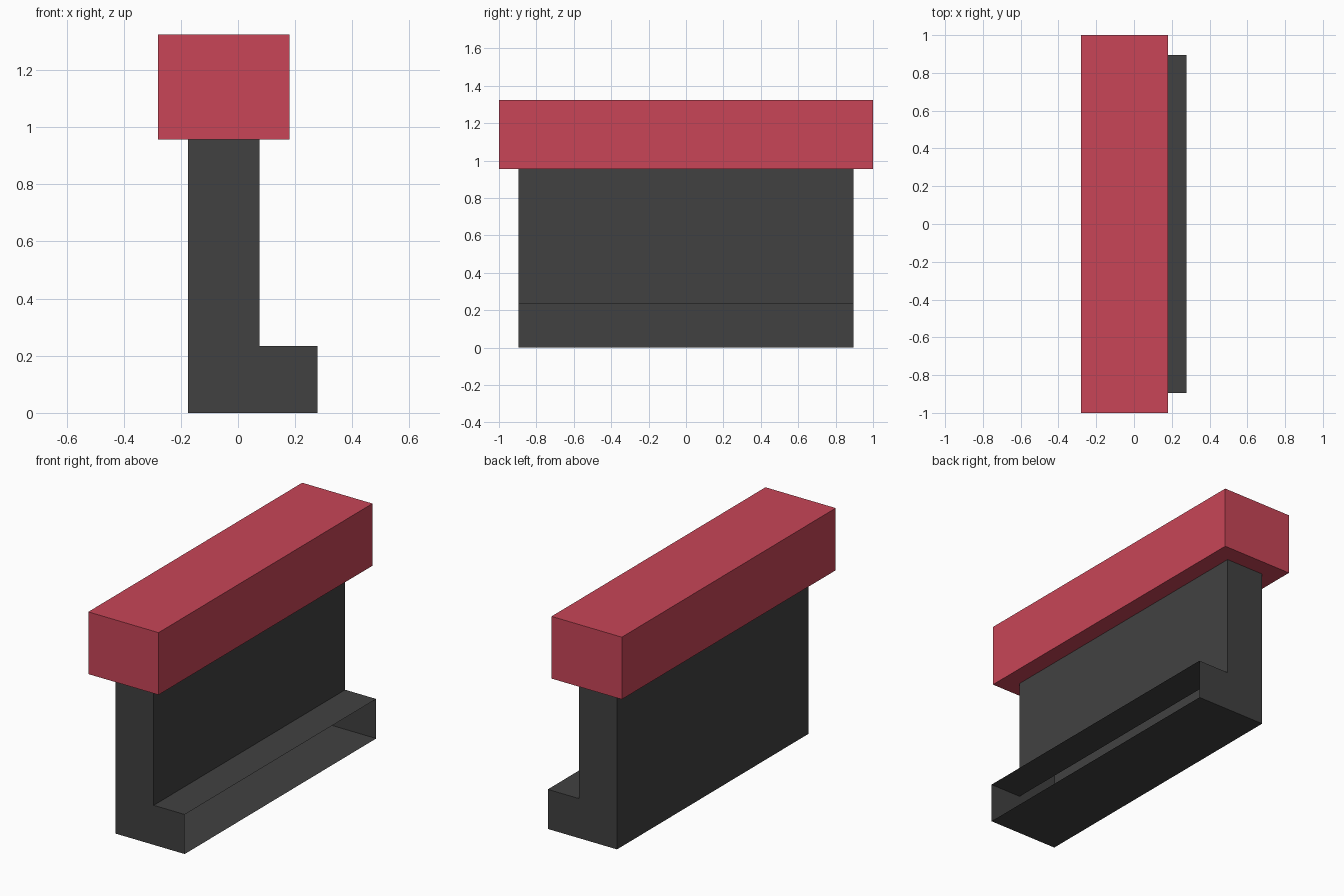
import bpy
import bmesh

if "Cube" in bpy.data.objects:
    bpy.data.objects.remove(bpy.data.objects["Cube"])


def material(name, rgb):
    mat = bpy.data.materials.new(name)
    mat.diffuse_color = (*rgb, 1.0)
    mat.use_nodes = True
    mat.node_tree.nodes["Principled BSDF"].inputs["Base Color"].default_value = mat.diffuse_color
    return mat


def extrude_profile(name, profile, half_y, mat, open_sides=()):
    """Extrude an (x, z) outline along y; open_sides lists side walls left out."""
    bm = bmesh.new()
    front = [bm.verts.new((x, -half_y, z)) for x, z in profile]
    back = [bm.verts.new((x, half_y, z)) for x, z in profile]
    bm.faces.new(front)
    bm.faces.new(back[::-1])
    n = len(profile)
    for i in range(n):
        if i not in open_sides:
            j = (i + 1) % n
            bm.faces.new((front[j], front[i], back[i], back[j]))
    mesh = bpy.data.meshes.new(name)
    bm.to_mesh(mesh)
    bm.free()
    mesh.materials.append(mat)
    obj = bpy.data.objects.new(name, mesh)
    bpy.context.collection.objects.link(obj)
    return obj


red = material("red", (0.578, 0.060, 0.096))
charcoal = material("charcoal", (0.053, 0.053, 0.053))

# Hollow L-shaped stand: the foot's right end is open,
# and its top is closed off by the rail
extrude_profile("stand",
                [(-0.175, 0), (0.278, 0), (0.278, 0.234),
                 (0.075, 0.234), (0.075, 0.956), (-0.175, 0.956)],
                0.895, charcoal, open_sides=(1, 4))

# Solid rail on top
extrude_profile("top_rail",
                [(-0.28, 0.956), (0.18, 0.956), (0.18, 1.324), (-0.28, 1.324)],
                1.0, red)
